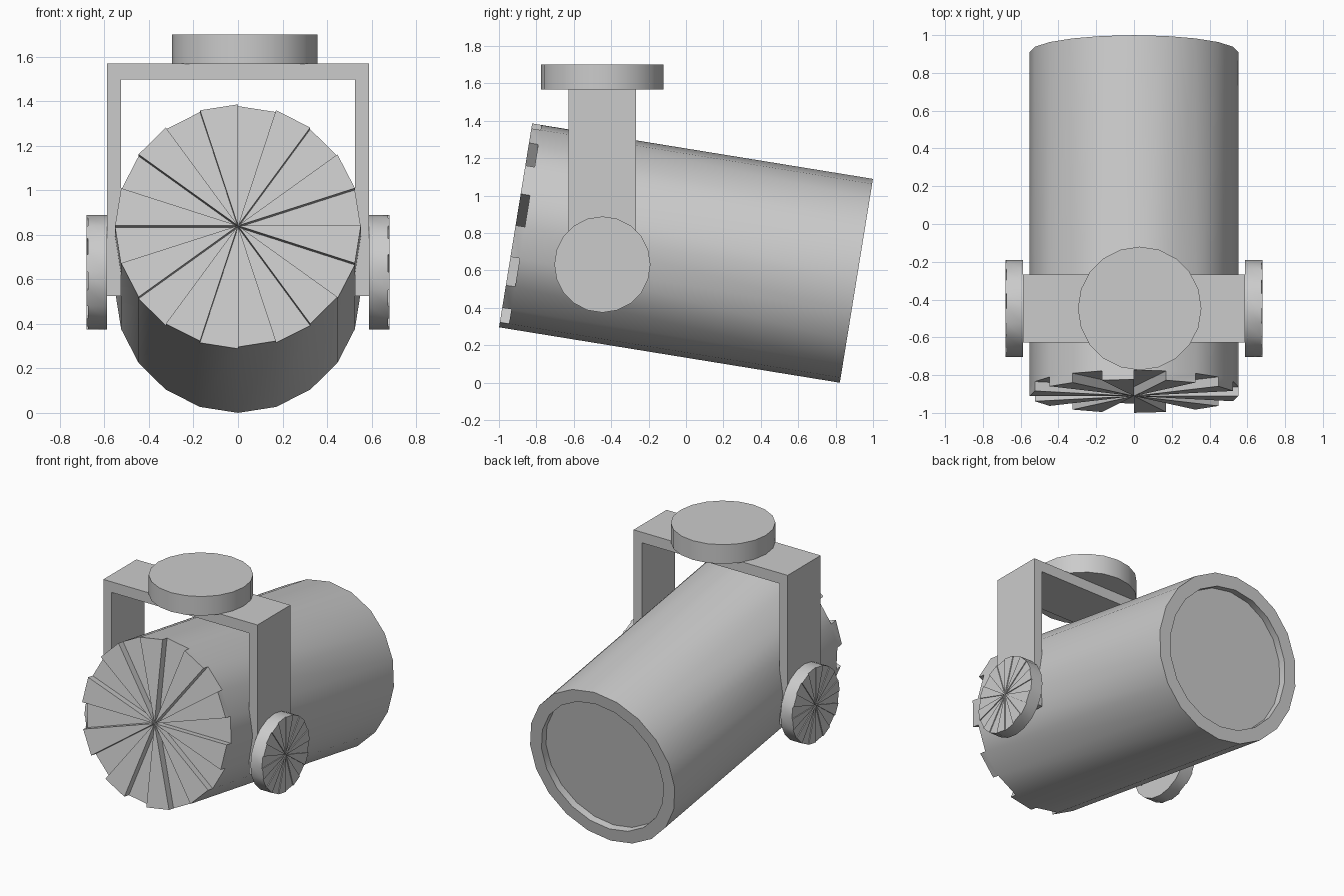
import bpy, bmesh
from math import sin, cos, pi, radians

if "Cube" in bpy.data.objects:
    bpy.data.objects.remove(bpy.data.objects["Cube"])

N = 20  # sides of every round part


def finish(name, bm, loc, rot):
    me = bpy.data.meshes.new(name)
    bm.to_mesh(me)
    bm.free()
    ob = bpy.data.objects.new(name, me)
    bpy.context.collection.objects.link(ob)
    ob.location, ob.rotation_euler = loc, rot
    bpy.ops.object.select_all(action='DESELECT')
    ob.select_set(True)
    bpy.context.view_layer.objects.active = ob
    bpy.ops.object.shade_smooth_by_angle(angle=radians(30))
    return ob


def fan_drum(name, profile, step, loc, rot):
    """Drum along local z; its +z end alternates raised and sunken wedges.
    profile runs from the back cap edge out to the raised front rim."""
    bm = bmesh.new()
    r, top = profile[-1]
    pts = profile[:-1] + [(r, top - step), (r, top)]
    rings = [[bm.verts.new((pr * cos(2 * pi * i / N), pr * sin(2 * pi * i / N), z))
              for i in range(N)] for pr, z in pts]
    low, high = rings[-2:]
    low_c = bm.verts.new((0, 0, top - step))
    high_c = bm.verts.new((0, 0, top))
    bm.faces.new(rings[0][::-1])
    for i in range(N):
        j = (i + 1) % N
        for a, b in zip(rings[:-2], rings[1:-1]):
            bm.faces.new((a[i], a[j], b[j], b[i]))
        if i % 2:   # raised wedge with its two step walls
            bm.faces.new((low[i], low[j], high[j], high[i]))
            bm.faces.new((high[i], high[j], high_c))
            bm.faces.new((low_c, low[i], high[i], high_c))
            bm.faces.new((low[j], low_c, high_c, high[j]))
        else:       # sunken wedge
            bm.faces.new((low[i], low[j], low_c))
    return finish(name, bm, loc, rot)


def box(name, lo, hi):
    bm = bmesh.new()
    bmesh.ops.create_cube(bm, size=1)
    for v in bm.verts:
        v.co = [(l + h) / 2 + c * (h - l) for c, l, h in zip(v.co, lo, hi)]
    return finish(name, bm, (0, 0, 0), (0, 0, 0))


# Tilted lamp housing: fan-cut front, recessed lens at the back
R, L = 0.552, 0.923
fan_drum("lamp_housing",
         [(0.465, -L + 0.05), (0.465, -L), (R, -L), (R, L)],
         0.05, (0, 0, 0.693), (radians(90 - 9.23), 0, 0))

# Yoke: two arms with pivot knobs, and a cross bar
Y0, Y1 = -0.628, -0.268
for side, s in (("right", 1), ("left", -1)):
    xs = sorted((s * 0.525, s * 0.588))
    box(side + "_arm", (xs[0], Y0, 0.525), (xs[1], Y1, 1.5))
    fan_drum(side + "_knob", [(0.257, 0), (0.257, 0.092)], 0.006,
             (s * 0.588, -0.447, 0.632), (0, s * pi / 2, 0))
box("cross_bar", (-0.588, Y0, 1.497), (0.588, Y1, 1.57))

# Ceiling mount disc
bm = bmesh.new()
bmesh.ops.create_cone(bm, cap_ends=True, segments=N, radius1=0.327,
                      radius2=0.327, depth=0.132)
finish("ceiling_mount", bm, (0.03, -0.447, 1.634), (0, 0, 0))
